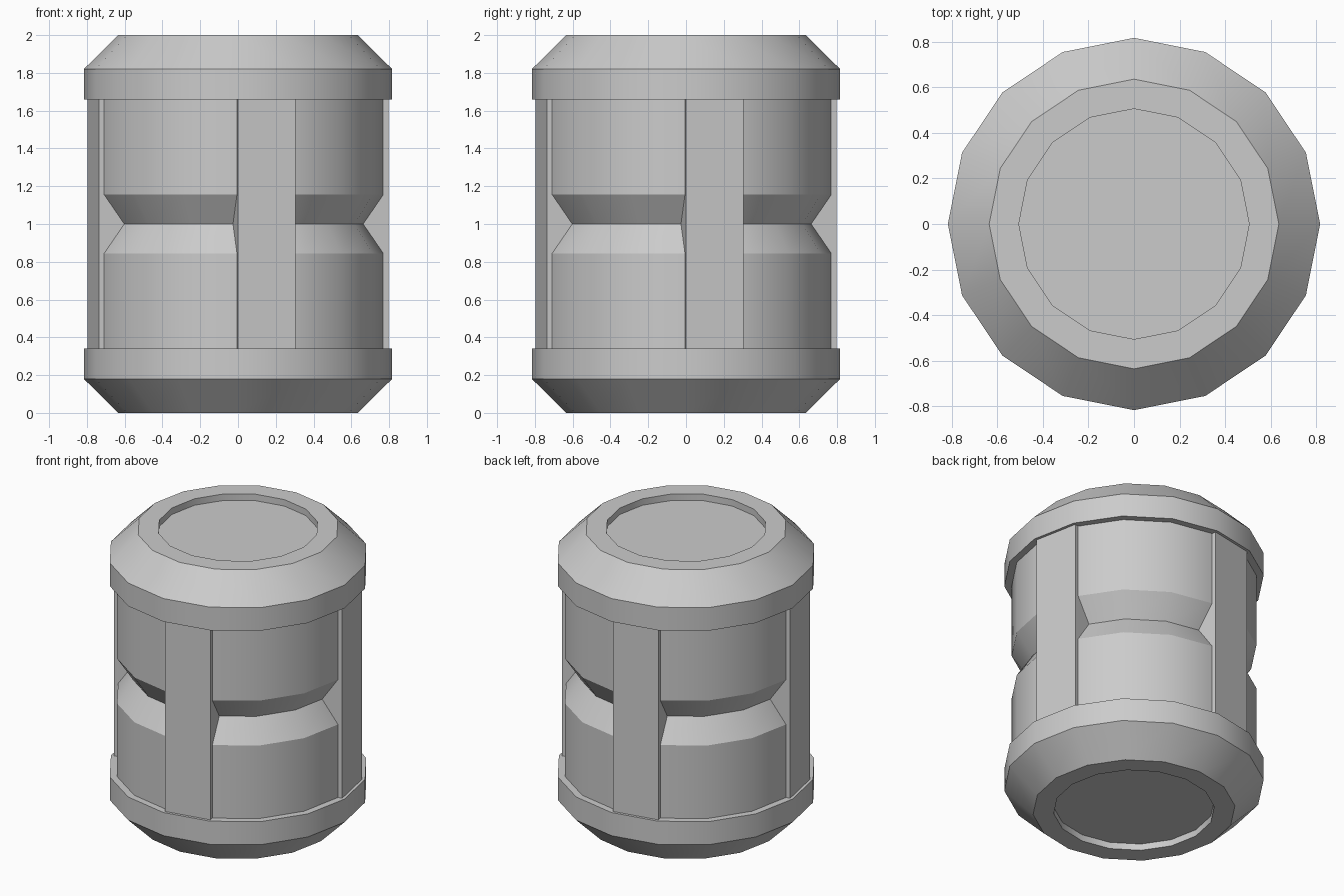
import bpy, bmesh, math
from mathutils import Matrix, Vector

cube = bpy.data.objects.get("Cube")
if cube:
    bpy.data.objects.remove(cube, do_unlink=True)

SIDES = 16
STEP = math.tau / SIDES
RIB_R = 0.797
LOW, HIGH = 0.34, 1.66

grey = bpy.data.materials.new("plain grey")
grey.use_nodes = True
COLOUR = (0.6, 0.6, 0.6, 1)
grey.diffuse_color = COLOUR
grey.node_tree.nodes["Principled BSDF"].inputs["Base Color"].default_value = COLOUR


def finish(name, bm):
    """Turn a bmesh into a smooth-by-angle object."""
    bmesh.ops.recalc_face_normals(bm, faces=bm.faces[:])
    mesh = bpy.data.meshes.new(name)
    bm.to_mesh(mesh)
    bm.free()
    mesh.materials.append(grey)
    obj = bpy.data.objects.new(name, mesh)
    bpy.context.collection.objects.link(obj)
    bpy.ops.object.select_all(action='DESELECT')
    obj.select_set(True)
    bpy.context.view_layer.objects.active = obj
    bpy.ops.object.shade_smooth_by_angle(angle=math.radians(30))
    return obj


def lathe(name, profile):
    """Closed sixteen-sided solid from (radius, height) points."""
    bm = bmesh.new()
    rings = [[bm.verts.new((r * math.cos(i * STEP), r * math.sin(i * STEP), z))
              for i in range(SIDES)] for r, z in profile]
    for a, b in zip(rings, rings[1:]):
        for i in range(SIDES):
            j = (i + 1) % SIDES
            bm.faces.new((a[i], a[j], b[j], b[i]))
    bm.faces.new(rings[0])
    bm.faces.new(rings[-1])
    return finish(name, bm)


# Waisted core with a V groove
lathe("core", [(0.77, LOW - 0.02), (0.77, 0.845), (0.668, 1.0),
               (0.77, 1.155), (0.77, HIGH + 0.02)])

# End caps: band, chamfer and recessed disc
cap = [(0.505, 1.955), (0.505, 2.0), (0.635, 2.0), (0.816, 1.82), (0.816, HIGH)]
lathe("top_cap", cap)
lathe("bottom_cap", [(r, 2 - z) for r, z in cap])

# Four upright ribs, each standing over one side of the core
width = 2 * RIB_R * math.sin(STEP / 2)
outer = RIB_R * math.cos(STEP / 2)
depth = 0.2
for k, side in enumerate(("left", "back", "right", "front")):
    angle = k * math.pi / 2 + STEP / 2
    bm = bmesh.new()
    bmesh.ops.create_cube(bm, size=1)
    bmesh.ops.scale(bm, vec=(depth, width, HIGH - LOW + 0.04), verts=bm.verts[:])
    bmesh.ops.translate(bm, vec=Vector((outer - depth / 2, 0, 1)), verts=bm.verts[:])
    bmesh.ops.rotate(bm, matrix=Matrix.Rotation(angle, 3, 'Z'), verts=bm.verts[:])
    finish(side + "_rib", bm)
